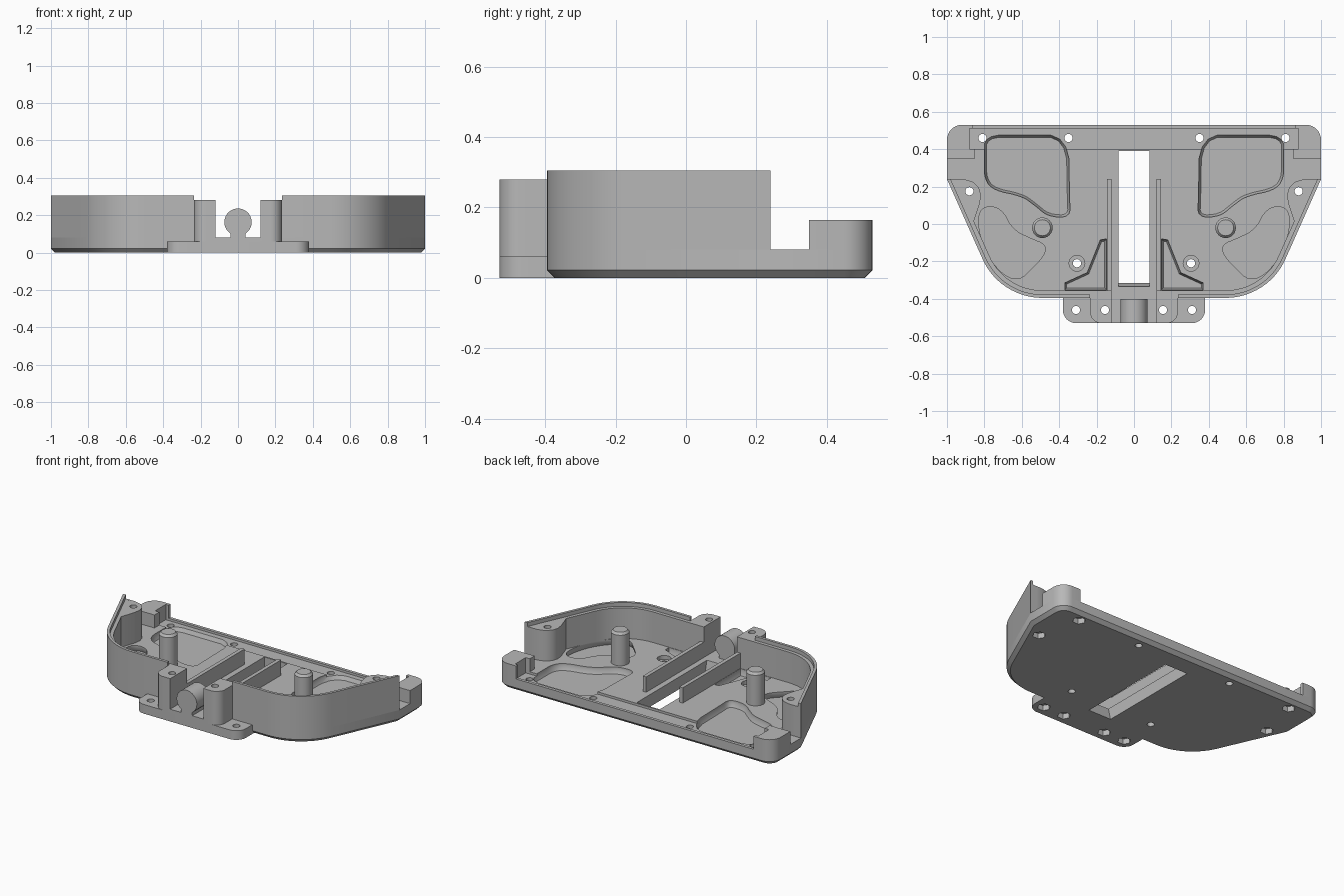
import bpy, bmesh, math
from mathutils import Vector

cube = bpy.data.objects.get("Cube")
if cube:
    bpy.data.objects.remove(cube)

grey = bpy.data.materials.new("plain_grey")
grey.use_nodes = True
colour = (0.48, 0.48, 0.48, 1)
grey.diffuse_color = colour
grey.node_tree.nodes["Principled BSDF"].inputs["Base Color"].default_value = colour

FLOOR, LEDGE, RIM = 0.08, 0.28, 0.305
FRONT = -0.395


def arc(cx, cy, r, a0, a1, n=8):
    angles = [math.radians(a0 + (a1 - a0) * i / n) for i in range(n + 1)]
    return [(cx + r * math.cos(a), cy + r * math.sin(a)) for a in angles]


def rect(x0, x1, y0, y1):
    return [(x0, y0), (x1, y0), (x1, y1), (x0, y1)]


def soften(pts, rounds=2):
    """Round a closed outline by cutting its corners."""
    for _ in range(rounds):
        out = []
        for i, p in enumerate(pts):
            a, b = Vector(p), Vector(pts[(i + 1) % len(pts)])
            out += [tuple(a.lerp(b, 0.25)), tuple(a.lerp(b, 0.75))]
        pts = out
    return pts


def inward(prev, p, nxt):
    """Mitred inward direction at a corner of a counter-clockwise outline."""
    d0, d1 = (Vector(p) - Vector(prev)).normalized(), (Vector(nxt) - Vector(p)).normalized()
    n0, n1 = Vector((-d0.y, d0.x)), Vector((-d1.y, d1.x))
    m = (n0 + n1).normalized()
    return m / m.dot(n1)


def inset(pts, d):
    n = len(pts)
    return [tuple(Vector(p) + d * inward(pts[i - 1], p, pts[(i + 1) % n]))
            for i, p in enumerate(pts)]


def loft(bm, rings):
    """Skin closed rings of 3D points and cap both ends."""
    rows = [[bm.verts.new(p) for p in ring] for ring in rings]
    n = len(rows[0])
    for a, b in zip(rows, rows[1:]):
        for i in range(n):
            j = (i + 1) % n
            bm.faces.new((a[i], a[j], b[j], b[i]))
    bm.faces.new(rows[0][::-1])
    bm.faces.new(rows[-1])


def build(name, solids, mirror=False):
    """Each solid is a list of rings; mirror repeats them across x."""
    bm = bmesh.new()
    for rings in solids:
        loft(bm, rings)
        if mirror:
            loft(bm, [[(-p[0], p[1], p[2]) for p in ring] for ring in rings])
    bmesh.ops.recalc_face_normals(bm, faces=bm.faces)
    mesh = bpy.data.meshes.new(name)
    bm.to_mesh(mesh)
    bm.free()
    mesh.materials.append(grey)
    ob = bpy.data.objects.new(name, mesh)
    bpy.context.collection.objects.link(ob)
    return ob


def prism(*levels):
    return [[(x, y, z) for x, y in pts] for pts, z in levels]


def block(pts, z0, z1):
    return prism((pts, z0), (pts, z1))


def disc(x, y, r, n=24):
    return arc(x, y, r, 0, 360 - 360 / n, n - 1)


def cut(ob, *cutters):
    for c in cutters:
        mod = ob.modifiers.new("cut", "BOOLEAN")
        mod.operation, mod.solver, mod.object = "DIFFERENCE", "EXACT", c
    deps = bpy.context.evaluated_depsgraph_get()
    mesh = bpy.data.meshes.new_from_object(ob.evaluated_get(deps))
    ob.modifiers.clear()
    ob.data = mesh


# Outline of the tray: one side, then mirrored
side = arc(0.49, FRONT + 0.35, 0.35, -90, -23.2, 14) + [(1, 0.24)]
half = side + arc(0.92, 0.45, 0.08, 0, 90)
outline = half + [(-x, y) for x, y in reversed(half)]

# Floor with chamfered underside
floor = build("floor", [prism((inset(outline, 0.022), 0), (outline, 0.022), (outline, FLOOR))])

# Front mounting tab
tab_half = arc(0.31, -0.46, 0.07, -90, 0) + [(0.38, -0.373)]
tab = build("front_tab", [block(tab_half + [(-x, y) for x, y in reversed(tab_half)], 0, 0.06)])
build("tab_step", [block(rect(-0.12, 0.12, -0.53, FRONT), 0.06, FLOOR)])

# Side walls with a thin raised rim
path = [(0.235, FRONT)] + side
section = [(0, FLOOR), (0, RIM), (0.018, RIM), (0.018, LEDGE), (0.04, LEDGE), (0.04, FLOOR)]
rings = []
for i, p in enumerate(path):
    if i == 0:
        d = Vector((0, 1))
    elif i == len(path) - 1:
        d = Vector((-1 / math.cos(math.radians(23.2)), 0))
    else:
        d = inward(path[i - 1], p, path[i + 1])
    rings.append([(p[0] + d.x * t, p[1] + d.y * t, z) for t, z in section])
build("side_walls", [rings], True)

# Screw posts beside the side wall ends and beside the front opening
post = [(0.956, 0.24), (0.91, 0.24), (0.86, 0.225), (0.83, 0.195), (0.818, 0.155),
        (0.825, 0.11), (0.858, 0.01)]
corner_posts = build("corner_posts", [block(post, FLOOR, LEDGE)], True)
front_post = [(0.12, -0.53)] + arc(0.175, -0.47, 0.06, -90, 0) + [(0.235, -0.355), (0.12, -0.355)]
front_posts = build("front_posts", [block(front_post, 0.06, LEDGE)], True)

# Notched blocks at the back corners
notched = [(0.85, 0.35), (1, 0.35)] + arc(0.92, 0.45, 0.08, 0, 90)
notched += [(0.86, 0.53), (0.86, 0.51), (0.88, 0.51), (0.88, 0.4), (0.85, 0.4)]
build("back_blocks", [block(notched, FLOOR, 0.165)], True)

# Ribs along the slot and tall locating pegs
build("slot_ribs", [block(rect(0.12, 0.145, -0.355, 0.24), FLOOR, 0.18)], True)
build("pegs", [prism((disc(0.49, -0.02, 0.055), FLOOR), (disc(0.49, -0.02, 0.055), 0.28),
                     (disc(0.49, -0.02, 0.043), 0.295))], True)

# Round bar on a pedestal in the front opening
bar = arc(0, 0.163, 0.073, -57, 237, 28) + [(-0.04, FLOOR), (0.04, FLOOR)]
build("front_bar", [[[(x, y, z) for x, z in bar] for y in (-0.53, -0.4)]])

# Cutters: slot, back groove, floor pockets, screw holes and nut recesses
slot = build("slot_cutter", [prism((rect(-0.083, 0.083, -0.31, 0.39), -0.02),
                                   (rect(-0.083, 0.083, -0.34, 0.39), 0.1))])
groove = build("groove_cutter", [block(rect(-0.88, 0.88, 0.4, 0.51), 0.065, 0.2)])
back_pocket = [(0.35, 0.475), (0.6, 0.475), (0.8, 0.475), (0.8, 0.35), (0.8, 0.24), (0.75, 0.18),
               (0.6, 0.15), (0.53, 0.1), (0.46, 0.04), (0.34, 0.035), (0.345, 0.14)]
side_pocket = [(0.83, 0.07), (0.77, 0.1), (0.7, 0.07), (0.65, -0.03), (0.55, -0.08), (0.47, -0.11),
               (0.48, -0.17), (0.55, -0.24), (0.61, -0.3), (0.69, -0.28), (0.78, -0.18), (0.83, -0.04)]
front_pocket = [(0.147, -0.08), (0.18, -0.085), (0.25, -0.26), (0.37, -0.315), (0.37, -0.352),
                (0.147, -0.352)]
pockets = build("pocket_cutter", [
    prism((inset(p, s), 0.04), (p, 0.065), (p, 0.12))
    for p, s in ((soften(back_pocket)[::-1], 0.012), (soften(side_pocket)[::-1], 0.012),
                 (front_pocket[::-1], 0.01))]
    + [block(disc(0.305, -0.21, 0.042), 0.055, 0.12)], True)

nut_spots = [(0.81, 0.46), (0.88, 0.175), (0.31, -0.46), (0.155, -0.46)]
plain_spots = [(0.35, 0.46), (0.305, -0.21)]
holes = build("hole_cutter", [block(disc(x, y, 0.022, 16), -0.05, 0.4)
                              for x, y in nut_spots + plain_spots], True)
nuts = build("nut_cutter", [block(disc(x, y, 0.04, 6), -0.05, 0.035) for x, y in nut_spots], True)

cutters = (slot, groove, pockets, holes, nuts)
cut(floor, *cutters)
cut(tab, holes, nuts)
cut(corner_posts, holes)
cut(front_posts, holes)
for c in cutters:
    bpy.data.objects.remove(c)

# Smooth the curved surfaces and keep the edges crisp
bpy.ops.object.select_all(action="DESELECT")
for ob in bpy.context.collection.objects:
    if ob.type == "MESH":
        ob.select_set(True)
        bpy.context.view_layer.objects.active = ob
bpy.ops.object.shade_smooth_by_angle(angle=math.radians(30))
